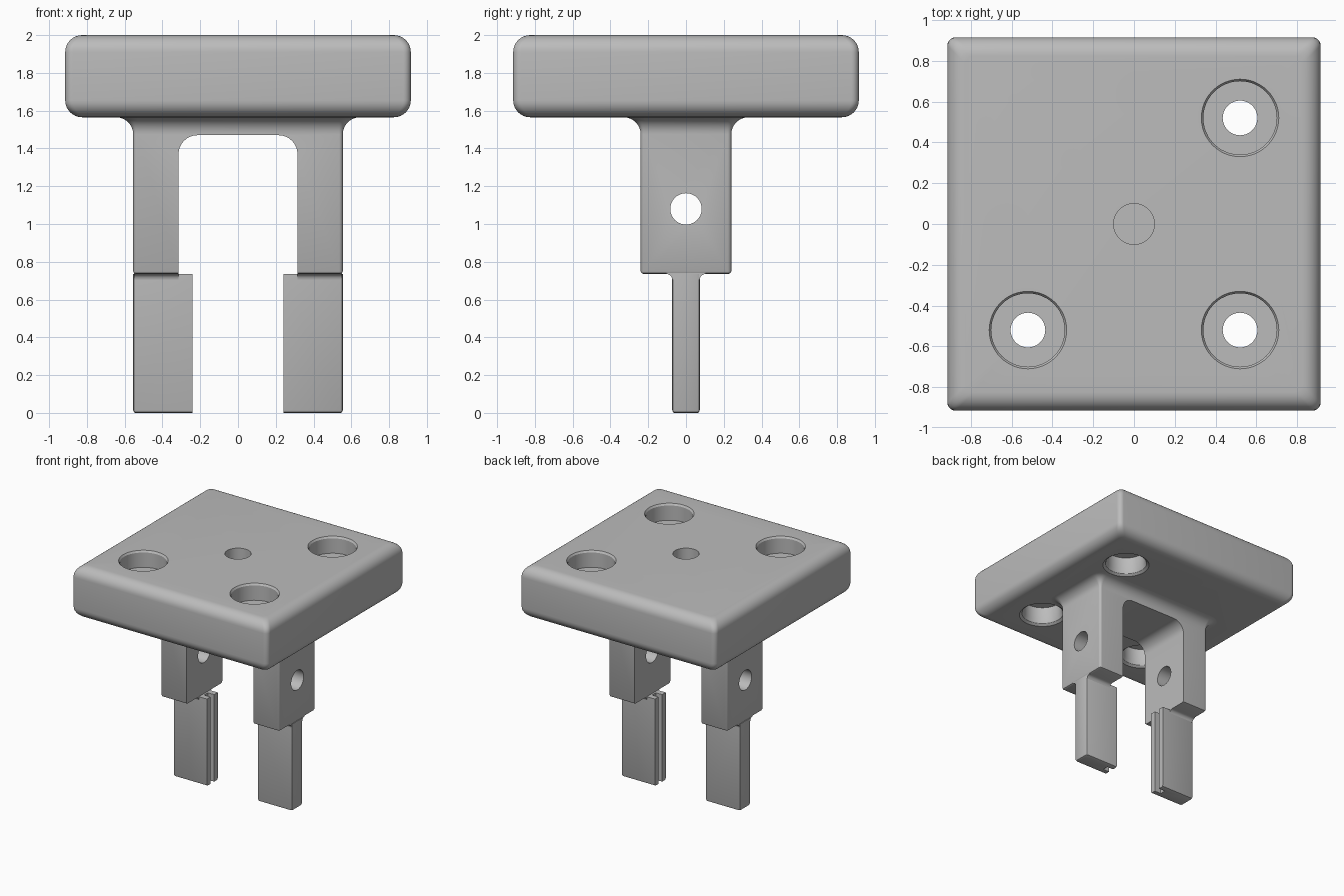
import bpy, bmesh
from math import sin, cos, pi, radians

cube = bpy.data.objects.get("Cube")
if cube:
    bpy.data.objects.remove(cube, do_unlink=True)

grey = bpy.data.materials.new("plain grey")
grey.use_nodes = True
colour = (0.5, 0.5, 0.5, 1)
grey.diffuse_color = colour
grey.node_tree.nodes["Principled BSDF"].inputs["Base Color"].default_value = colour


def loft(name, rings):
    """Closed solid through matching rings of points."""
    bm = bmesh.new()
    rows = [[bm.verts.new(p) for p in ring] for ring in rings]
    n = len(rows[0])
    for a, b in zip(rows, rows[1:]):
        for i in range(n):
            j = (i + 1) % n
            bm.faces.new((a[i], a[j], b[j], b[i]))
    bm.faces.new(rows[0])
    bm.faces.new(rows[-1])
    bmesh.ops.recalc_face_normals(bm, faces=bm.faces)
    mesh = bpy.data.meshes.new(name)
    bm.to_mesh(mesh)
    bm.free()
    mesh.materials.append(grey)
    obj = bpy.data.objects.new(name, mesh)
    bpy.context.collection.objects.link(obj)
    return obj


def rounded(hx, hy, r, z, seg=6):
    """Rounded rectangle ring at height z."""
    pts = []
    for q, (sx, sy) in enumerate(((1, 1), (-1, 1), (-1, -1), (1, -1))):
        for i in range(seg + 1):
            a = (q + i / seg) * pi / 2
            pts.append((sx * (hx - r) + r * cos(a), sy * (hy - r) + r * sin(a), z))
    return pts


def lathe(name, x, y, profile, n=48):
    return loft(name, [[(x + r * cos(2 * pi * i / n), y + r * sin(2 * pi * i / n), z)
                        for i in range(n)] for r, z in profile])


def cut(obj, cutters):
    """Subtract the cutters and bake the result."""
    for c in cutters:
        mod = obj.modifiers.new("cut", 'BOOLEAN')
        mod.operation = 'DIFFERENCE'
        mod.solver = 'EXACT'
        mod.object = c
    bpy.context.view_layer.update()
    graph = bpy.context.evaluated_depsgraph_get()
    mesh = bpy.data.meshes.new_from_object(obj.evaluated_get(graph))
    obj.modifiers.clear()
    obj.data = mesh
    for c in cutters:
        bpy.data.objects.remove(c, do_unlink=True)


def arc(steps):
    return [i / steps * pi / 2 for i in range(steps + 1)]


# Square top plate with rounded rims
HALF, LOW, TOP, RIM = 0.915, 1.565, 2.0, 0.09
levels = [(RIM * (1 - sin(a)), LOW + RIM * (1 - cos(a))) for a in arc(8)]
levels += [(d, LOW + TOP - z) for d, z in reversed(levels)]
plate = loft("top_plate", [rounded(HALF - d, HALF - d, 0.04, z) for d, z in levels])

# Screw holes recessed from both sides, and a blind centre hole
cutters = []
for x, y in ((0.52, 0.52), (-0.52, -0.52), (0.52, -0.52)):
    cutters.append(lathe("screw_hole", x, y, [
        (0.185, 1.55), (0.185, LOW), (0.165, 1.58), (0.155, 1.61), (0.155, 1.72),
        (0.085, 1.72), (0.085, 1.86), (0.18, 1.86), (0.18, 1.985), (0.19, TOP), (0.19, 2.02)]))
cutters.append(lathe("centre_hole", 0, 0, [(0.1, 1.85), (0.1, 2.02)]))
cut(plate, cutters)

# Yoke: a block flaring into the plate, with an arch cut through it
FLARE, EDGE, FOOT = 0.09, 0.015, 0.735
levels = [(-EDGE, FOOT), (-0.005, FOOT + 0.005), (0, FOOT + EDGE)]
levels += [(FLARE * (1 - cos(a)), LOW - FLARE + FLARE * sin(a)) for a in arc(8)]
levels.append((FLARE, LOW + 0.01))
yoke = loft("yoke", [rounded(0.555 + f, 0.24 + f, 0.02 + max(f, -0.01), z) for f, z in levels])

INNER, CROWN, BEND = 0.315, 1.47, 0.1
right = [(INNER - BEND + BEND * cos(a), CROWN - BEND + BEND * sin(a)) for a in arc(8)]
outline = [(-INNER, 0.5), (INNER, 0.5)] + right + [(-x, z) for x, z in reversed(right)]
arch = loft("arch", [[(x, y, z) for x, z in outline] for y in (-0.6, 0.6)])

# Pin hole through both legs
pin = loft("pin_hole", [[(x, 0.083 * cos(2 * pi * i / 40), 1.08 + 0.083 * sin(2 * pi * i / 40))
                         for i in range(40)] for x in (-1, 1)])
cut(yoke, [arch, pin])

# Blades under the legs, slotted along the inner edge
OUT, IN, THICK, SLOT = 0.555, 0.24, 0.073, 0.025


def blade_ring(side, inset, z):
    o, t = OUT - inset, THICK - inset
    half = [(IN, SLOT), (IN, t), (o - EDGE, t), (o - 0.004, t - 0.004), (o, t - EDGE)]
    pts = [(0.3, SLOT)] + half
    pts += [(x, -y) for x, y in reversed(pts)]
    return [(side * x, y, z) for x, y in pts]


parts = [plate, yoke]
for side, label in ((1, "left"), (-1, "right")):
    parts.append(loft(label + "_blade", [
        blade_ring(side, d, z) for d, z in
        ((0.012, 0), (0.004, 0.004), (0, 0.015), (0, FOOT))]))
    # Small fillet where the blade meets the leg
    R = 0.03
    rings = []
    for a in arc(5):
        h, z = THICK + R * (1 - cos(a)), FOOT - R + R * sin(a)
        rings.append([(side * x, y, z) for x, y in
                      ((INNER, -h), (OUT - 0.005, -h), (OUT - 0.005, h), (INNER, h))])
    rings.append([(x, y, FOOT + 0.01) for x, y, z in rings[-1]])
    parts.append(loft(label + "_blade_fillet", rings))

# Smooth shading with sharp edges kept
bpy.ops.object.select_all(action='DESELECT')
for p in parts:
    p.select_set(True)
bpy.context.view_layer.objects.active = plate
bpy.ops.object.shade_smooth_by_angle(angle=radians(32))
